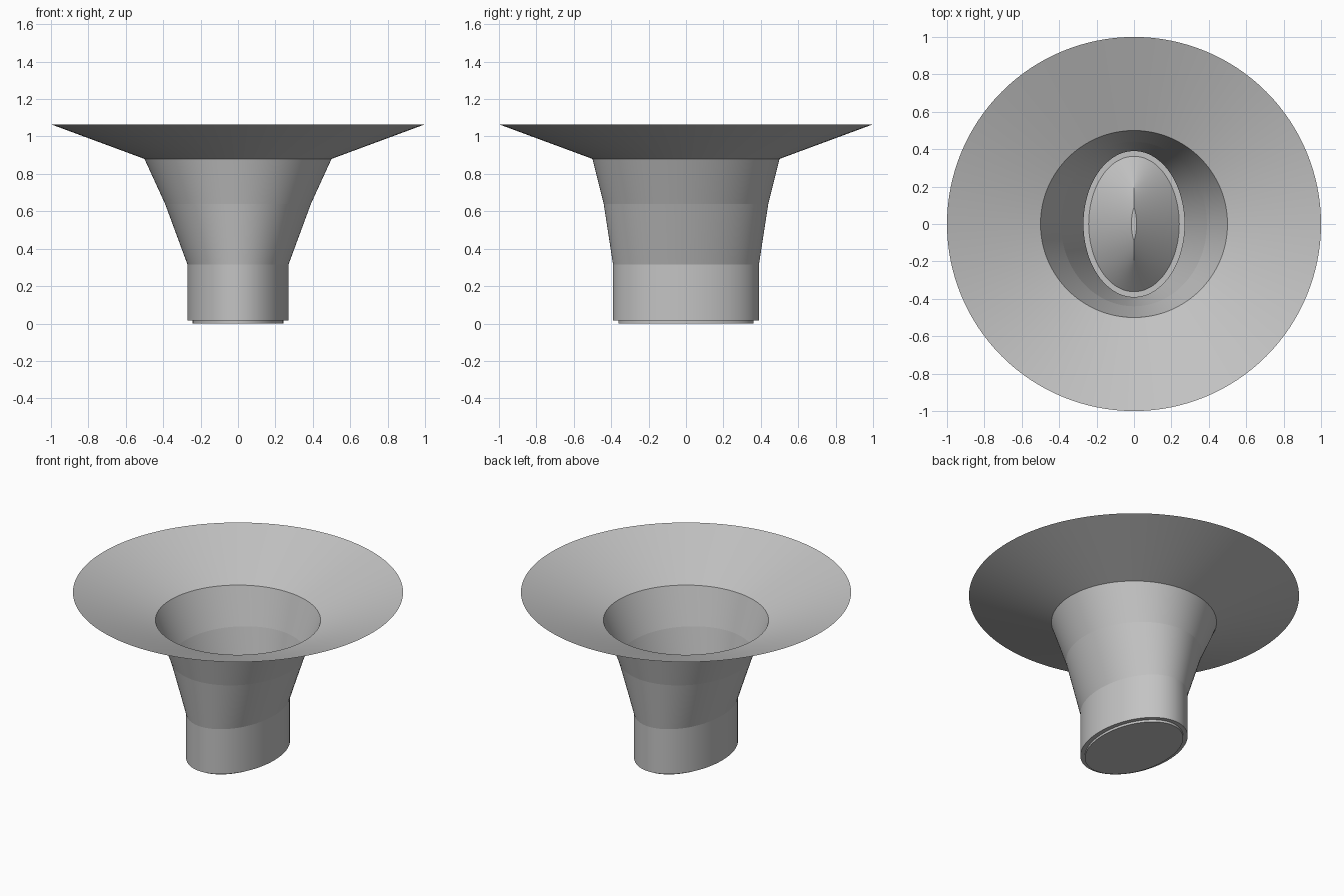
import bpy, bmesh, math

cube = bpy.data.objects.get("Cube")
if cube:
    bpy.data.objects.remove(cube, do_unlink=True)

SEGMENTS = 128
ANGLES = [2 * math.pi * i / SEGMENTS for i in range(SEGMENTS)]

grey = bpy.data.materials.new("plain grey")
grey.use_nodes = True
colour = (0.55, 0.55, 0.55, 1)
grey.diffuse_color = colour
grey.node_tree.nodes["Principled BSDF"].inputs["Base Color"].default_value = colour


def ellipse(rx, ry, z):
    return [(rx * math.cos(a), ry * math.sin(a), z) for a in ANGLES]


def loft(name, sections, cap_start=False):
    """Skin closed rings, smooth around and creased at each ring."""
    bm = bmesh.new()
    rings = [[bm.verts.new(p) for p in section] for section in sections]
    for low, high in zip(rings, rings[1:]):
        for i in range(SEGMENTS):
            j = (i + 1) % SEGMENTS
            bm.faces.new((low[i], low[j], high[j], high[i])).smooth = True
    if cap_start:
        bm.faces.new(rings[0][::-1])
    for ring in rings:
        for i in range(SEGMENTS):
            bm.edges.get((ring[i - 1], ring[i])).smooth = False
    mesh = bpy.data.meshes.new(name)
    bm.to_mesh(mesh)
    bm.free()
    mesh.materials.append(grey)
    obj = bpy.data.objects.new(name, mesh)
    bpy.context.collection.objects.link(obj)
    return obj


# Thin shell: oval neck, then a throat that turns round, then a wide flange
loft("neck", [ellipse(0.27, 0.39, 0.015), ellipse(0.27, 0.39, 0.315)])
loft("throat", [ellipse(0.27, 0.39, 0.315), ellipse(0.39, 0.44, 0.64),
                ellipse(0.5, 0.5, 0.88)])
loft("flange", [ellipse(0.5, 0.5, 0.88), ellipse(1, 1, 1.065)])

# Flat ledge closing the neck, and the shallow base disc below it
RX, RY, FLOOR = 0.242, 0.362, 0.015
loft("ledge", [ellipse(RX, RY, FLOOR), ellipse(0.27, 0.39, FLOOR)])
loft("base_disc", [ellipse(RX, RY, 0), ellipse(RX, RY, FLOOR)], cap_start=True)

# Wedge plug: the oval is inset evenly until the sides meet in a narrow ridge
MAX_INSET = 0.228
top, ridge = [], []
for a in ANGLES:
    c, s = math.cos(a), math.sin(a)
    n = math.hypot(c / RX, s / RY)
    inset = min(RX * RX * n, MAX_INSET)
    x = RX * c - inset * c / (RX * n)
    y = RY * s - inset * s / (RY * n)
    top.append((x, y, FLOOR + inset))
    ridge.append((0, y, FLOOR + inset))
plug = loft("wedge_plug", [ellipse(RX, RY, FLOOR), top, ridge])

# Weld the collapsed ridge points
bm = bmesh.new()
bm.from_mesh(plug.data)
bmesh.ops.remove_doubles(bm, verts=bm.verts, dist=0.0005)
bm.to_mesh(plug.data)
bm.free()
